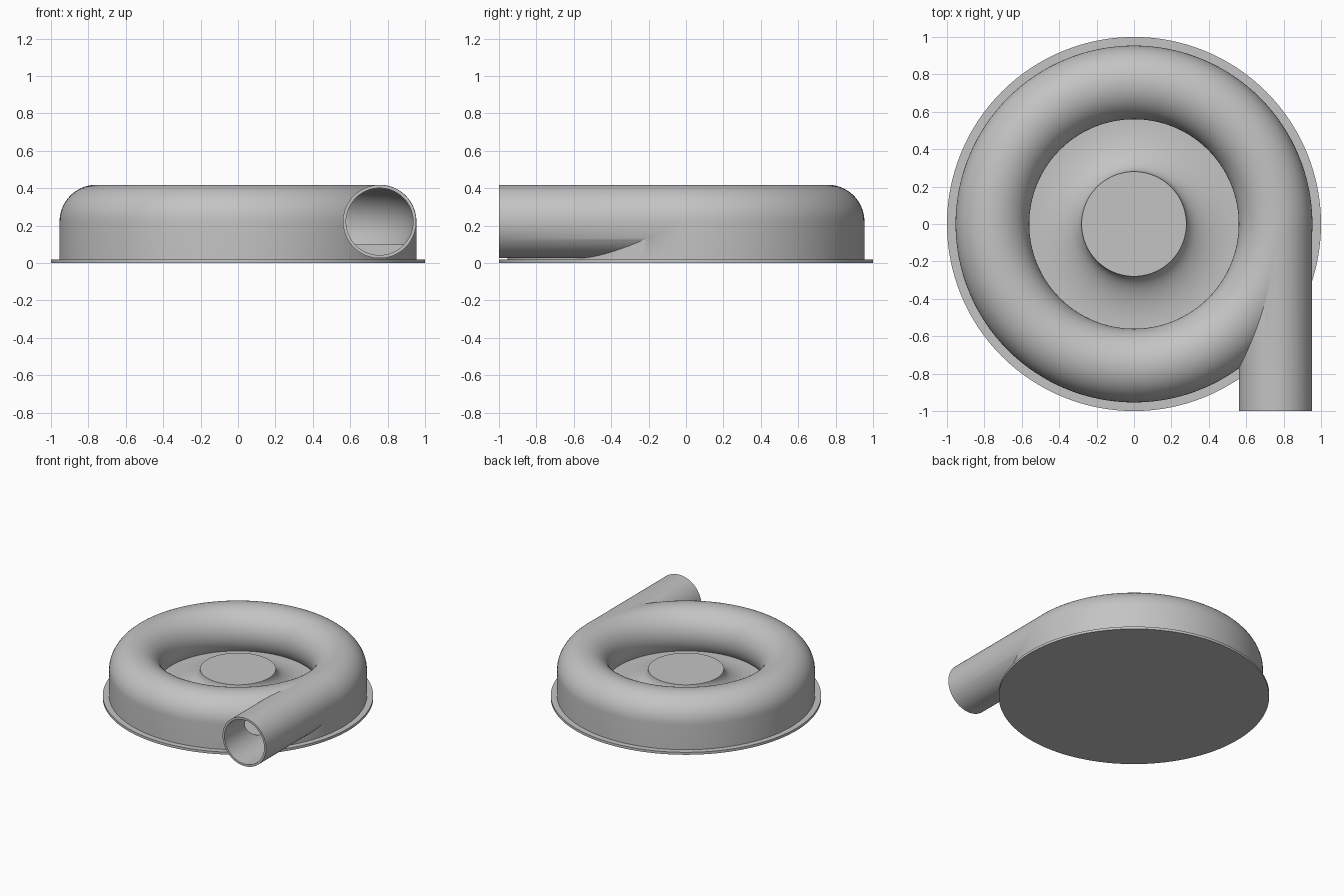
import bpy, bmesh, math
from mathutils import Matrix, Vector

if "Cube" in bpy.data.objects:
    bpy.data.objects.remove(bpy.data.objects["Cube"], do_unlink=True)

RING_R, TUBE_R, BORE_R = 0.757, 0.197, 0.18
TUBE_Z, FLOOR_Z = 0.222, 0.10
HUB_R, HUB_Z, FLARE = 0.28, 0.235, 0.27

metal = bpy.data.materials.new("grey_metal")
metal.use_nodes = True
metal.diffuse_color = (0.55, 0.55, 0.55, 1)
metal.node_tree.nodes["Principled BSDF"].inputs["Base Color"].default_value = (0.55, 0.55, 0.55, 1)


def finish(name, bm):
    bmesh.ops.recalc_face_normals(bm, faces=bm.faces)
    mesh = bpy.data.meshes.new(name)
    bm.to_mesh(mesh)
    bm.free()
    mesh.materials.append(metal)
    obj = bpy.data.objects.new(name, mesh)
    bpy.context.collection.objects.link(obj)
    return obj


def revolve(name, profile, closed=False, steps=128):
    """Spin an (r, z) profile around the z axis."""
    bm = bmesh.new()
    verts = [bm.verts.new((r, 0, z)) for r, z in profile]
    pairs = list(zip(verts, verts[1:]))
    if closed:
        pairs.append((verts[-1], verts[0]))
    edges = [bm.edges.new(p) for p in pairs]
    bmesh.ops.spin(bm, geom=verts + edges, axis=(0, 0, 1), cent=(0, 0, 0),
                   angle=math.tau, steps=steps, use_duplicate=False)
    bmesh.ops.remove_doubles(bm, verts=bm.verts, dist=1e-5)
    return finish(name, bm)


def pipe(name, radius, y0, y1):
    """Solid cylinder along y through the outlet axis."""
    bm = bmesh.new()
    place = (Matrix.Translation(Vector((RING_R, (y0 + y1) / 2, TUBE_Z)))
             @ Matrix.Rotation(math.pi / 2, 4, 'X'))
    bmesh.ops.create_cone(bm, cap_ends=True, segments=96, radius1=radius,
                          radius2=radius, depth=y1 - y0, matrix=place)
    return finish(name, bm)


def arc(radius, start, end, n):
    """Points on the ring tube's cross-section, as (r, z)."""
    angles = [start + (end - start) * i / n for i in range(n + 1)]
    return [(RING_R + radius * math.cos(a), TUBE_Z + radius * math.sin(a)) for a in angles]


def combine(target, tool, operation):
    mod = target.modifiers.new(operation.lower(), 'BOOLEAN')
    mod.operation = operation
    mod.solver = 'EXACT'
    mod.object = tool
    bpy.context.view_layer.objects.active = target
    bpy.ops.object.modifier_apply(modifier=mod.name)
    bpy.data.objects.remove(tool, do_unlink=True)


# Base plate
base = revolve("base_plate", [(0, 0), (1, 0), (1, 0.02), (0, 0.02)])

# Scroll housing: straight skirt, round ring, dished floor and raised hub
dip = math.asin((FLOOR_Z - TUBE_Z) / TUBE_R)
profile = [(0, 0.01), (RING_R + TUBE_R, 0.01)]
profile += arc(TUBE_R, 0, math.pi - dip, 40)
for i in range(17):
    a = math.pi / 2 * i / 16
    profile.append((HUB_R + FLARE * (1 - math.sin(a)),
                    HUB_Z - (HUB_Z - FLOOR_Z) * math.cos(a)))
profile.append((0, HUB_Z))
housing = revolve("scroll_housing", profile)

# Tangential outlet pipe, joined to the housing
combine(housing, pipe("outlet_pipe", TUBE_R - 0.001, -1, 0), 'UNION')

# Hollow ring channel with a flat floor, and the outlet bore
low = math.asin((FLOOR_Z - TUBE_Z) / BORE_R)
combine(housing, revolve("channel_cutter", arc(BORE_R, low, math.pi - low, 40), closed=True),
        'DIFFERENCE')
combine(housing, pipe("bore_cutter", BORE_R - 0.001, -1.1, 0), 'DIFFERENCE')

# Smooth shading with crisp edges
bpy.ops.object.select_all(action='DESELECT')
for obj in (base, housing):
    obj.select_set(True)
bpy.context.view_layer.objects.active = housing
bpy.ops.object.shade_smooth_by_angle(angle=math.radians(30))
